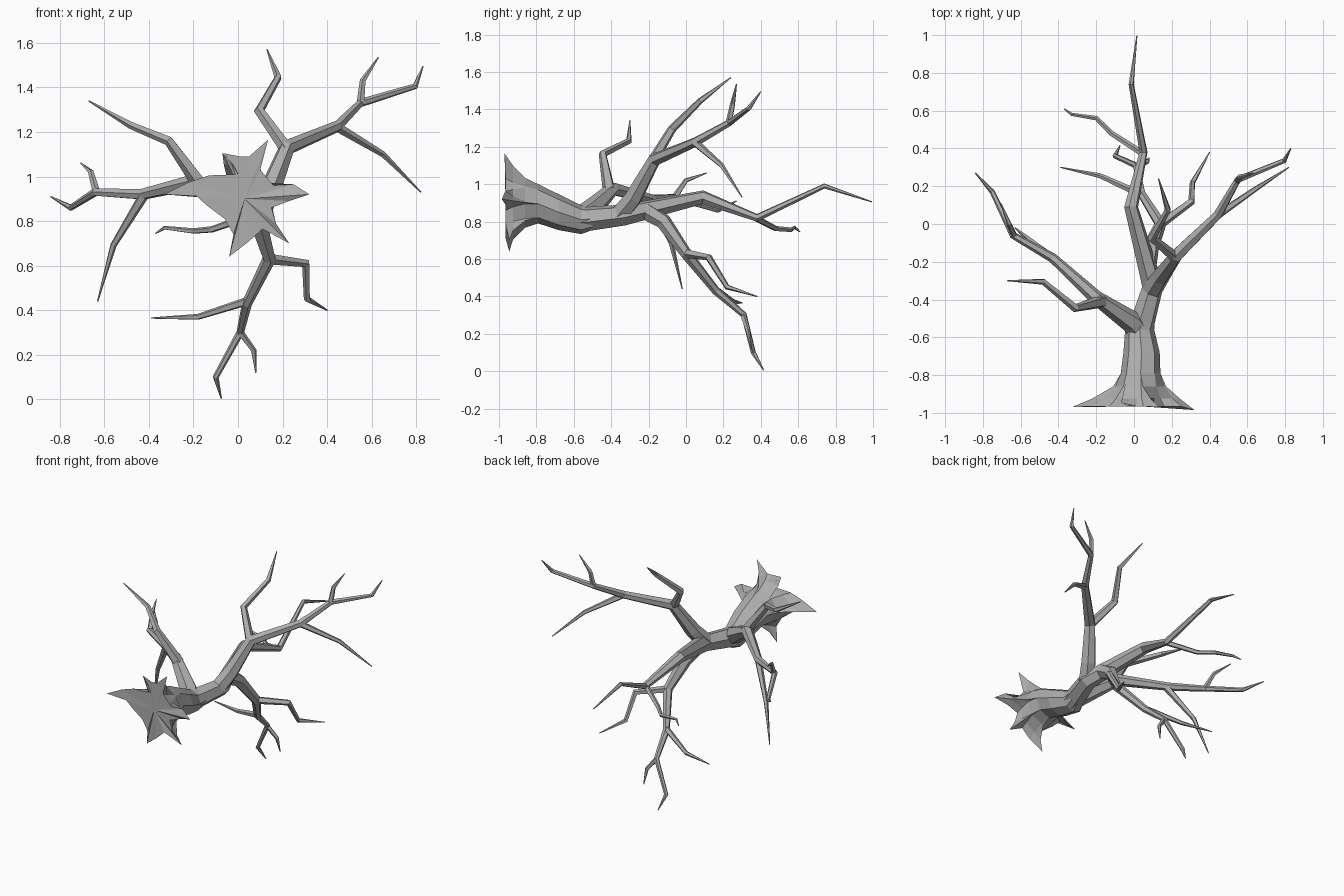
import bpy, bmesh, math
from mathutils import Vector

bark = bpy.data.materials.new("bark_grey")
bark.diffuse_color = (.42, .42, .42, 1)


def finish(name, bm):
    bmesh.ops.remove_doubles(bm, verts=bm.verts, dist=0.0005)
    bmesh.ops.recalc_face_normals(bm, faces=bm.faces)
    me = bpy.data.meshes.new(name)
    bm.to_mesh(me)
    bm.free()
    me.materials.append(bark)
    ob = bpy.data.objects.new(name, me)
    bpy.context.collection.objects.link(ob)
    return ob


def skin(bm, rings):
    for a, b in zip(rings, rings[1:]):
        n = len(a)
        for i in range(n):
            j = (i + 1) % n
            bm.faces.new((a[i], a[j], b[j], b[i]))


def limb(bm, path, radii, sides=5):
    """Tapered low-poly tube through a path, closed at both ends."""
    pts = [Vector(p) for p in path]
    rings, u = [], None
    for i, p in enumerate(pts):
        d_in = (p - pts[i - 1]).normalized() if i else Vector()
        d_out = (pts[i + 1] - p).normalized() if i < len(pts) - 1 else Vector()
        t = (d_in + d_out).normalized()
        if u is None:
            u = t.orthogonal()
        u = (u - t * u.dot(t)).normalized()
        v = t.cross(u)
        rings.append([bm.verts.new(p + radii[i] * (u * math.cos(k * math.tau / sides)
                      + v * math.sin(k * math.tau / sides))) for k in range(sides)])
    skin(bm, rings)
    bm.faces.new(rings[0])
    bm.faces.new(rings[-1])


def branch(name, limbs):
    bm = bmesh.new()
    for path, radii, sides in limbs:
        limb(bm, path, radii, sides)
    finish(name, bm)


# Trunk with star-shaped root flare (x, z outline of the roots)
star = [(-.33, .92), (-.2, .925), (-.14, .87), (-.06, .81), (-.02, .74), (-.04, .64),
        (.05, .71), (.11, .765), (.23, .70), (.17, .79), (.15, .86), (.23, .89),
        (.32, .92), (.25, .965), (.16, .96), (.10, 1.03), (.135, 1.165), (.05, 1.09),
        (.01, 1.09), (-.07, 1.105), (-.03, 1.06), (0, 1.01), (-.13, 1.005), (-.22, .975)]
# forward or backward offset of single root tips
tip_dy = {0: 0, 5: .025, 8: .025, 12: -.015, 16: 0, 19: .025}
bm = bmesh.new()
rings = []
# y, centre x, centre z, radius, amount of root outline
for n, (y, cx, cz, r, k) in enumerate([
        (-.97, .03, .90, .12, 1), (-.925, .03, .90, .12, .55),
        (-.86, .035, .90, .115, .12), (-.79, .035, .895, .105, 0),
        (-.68, .04, .85, .096, 0), (-.56, .03, .81, .077, 0),
        (-.50, .05, .815, .06, 0)]):
    ring = []
    for i, (x, z) in enumerate(star):
        a = math.atan2(z - .90, x - .03)
        a = round(a / (math.pi / 4)) * math.pi / 4
        ox, oz = cx + r * math.cos(a), cz + r * math.sin(a)
        dy = tip_dy.get(i, .005) if n == 0 else 0
        ring.append(bm.verts.new((ox + (x - ox) * k, y + dy, oz + (z - oz) * k)))
    rings.append(ring)
skin(bm, rings)
hub = bm.verts.new((.03, -.965, .90))
for i in range(len(star)):
    bm.faces.new((hub, rings[0][i], rings[0][(i + 1) % len(star)]))
bm.faces.new(rings[-1])
finish("trunk", bm)

T = .003  # tip radius

# Left branch
branch("left_branch", [
    ([(.03, -.57, .82), (-.01, -.52, .85), (-.2, -.39, .975), (-.43, -.18, .92), (-.64, -.06, .93),
      (-.75, .17, .86), (-.84, .27, .91)], [.06, .06, .038, .026, .019, .014, T], 6),
    ([(-.17, -.41, .965), (-.31, -.445, 1.16), (-.48, -.305, 1.23), (-.67, -.30, 1.34)],
     [.036, .023, .017, T], 5),
    ([(-.42, -.19, .92), (-.56, -.08, .69), (-.63, -.02, .44)], [.024, .015, T], 5),
    ([(-.635, -.06, .93), (-.66, 0, 1.02), (-.705, .11, 1.06)], [.018, .013, T], 5),
])

# Middle branch running straight on from the trunk
branch("middle_branch", [
    ([(.03, -.57, .81), (.10, -.33, .835), (-.015, .09, .93), (.05, .38, .82),
      (-.015, .74, .99), (.015, .995, .905)], [.07, .058, .038, .022, .014, T], 6),
    ([(.05, .37, .82), (-.12, .48, .762), (-.2, .56, .755), (-.33, .58, .77), (-.37, .61, .745)],
     [.018, .015, .013, .009, T], 5),
])

# Upper right branch
branch("upper_branch", [
    ([(.09, -.36, .83), (.14, -.28, .93), (.22, -.17, 1.13), (.445, .05, 1.225), (.55, .235, 1.33),
      (.795, .335, 1.405), (.83, .4, 1.495)], [.055, .05, .037, .026, .019, .014, T], 6),
    ([(.22, -.18, 1.12), (.095, -.075, 1.295), (.18, .075, 1.445), (.13, .24, 1.57)],
     [.031, .024, .017, T], 5),
    ([(.44, .045, 1.225), (.65, .19, 1.1), (.82, .3, .93)], [.022, .014, T], 5),
    ([(.55, .23, 1.33), (.56, .25, 1.43), (.63, .27, 1.535)], [.018, .014, T], 5),
])

# Lower branch
branch("lower_branch", [
    ([(.07, -.22, .86), (.09, -.12, .80), (.14, 0, .63), (.04, .16, .43), (.01, .31, .3),
      (-.1, .36, .1), (-.075, .415, .005)], [.05, .043, .031, .023, .017, .014, T], 6),
    ([(.14, 0, .63), (.305, .12, .61), (.31, .22, .45), (.4, .38, .4)],
     [.025, .02, .015, T], 5),
    ([(.04, .155, .44), (-.18, .255, .37), (-.39, .3, .365)], [.02, .014, T], 5),
    ([(.01, .305, .3), (.07, .33, .22), (.08, .35, .12)], [.016, .013, T], 5),
])
